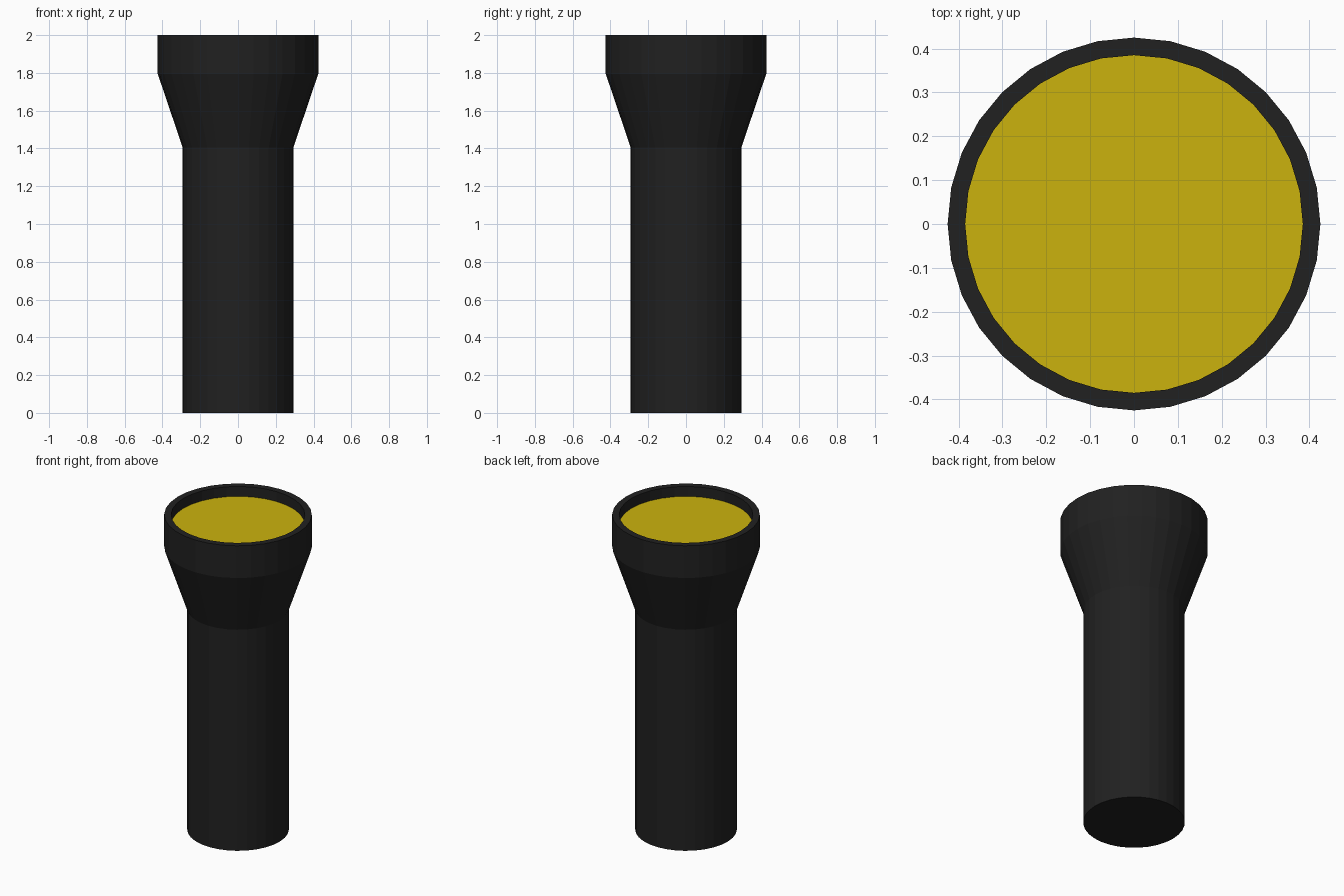
import bpy, bmesh
from math import cos, sin, pi

if "Cube" in bpy.data.objects:
    bpy.data.objects.remove(bpy.data.objects["Cube"])

SIDES = 32


def material(name, color):
    mat = bpy.data.materials.new(name)
    mat.diffuse_color = (*color, 1)
    mat.use_nodes = True
    mat.node_tree.nodes["Principled BSDF"].inputs["Base Color"].default_value = mat.diffuse_color
    return mat


def lathe(name, profile, mat, cap_start=False, cap_end=False):
    """Revolve (radius, z) points around z, ordered up the outside."""
    bm = bmesh.new()
    rings = [[bm.verts.new((r * cos(2 * pi * i / SIDES), r * sin(2 * pi * i / SIDES), z))
              for i in range(SIDES)] for r, z in profile]
    for low, high in zip(rings, rings[1:]):
        for i in range(SIDES):
            j = (i + 1) % SIDES
            bm.faces.new((low[i], low[j], high[j], high[i]))
    if cap_start:
        bm.faces.new(rings[0][::-1])
    if cap_end:
        bm.faces.new(rings[-1])
    mesh = bpy.data.meshes.new(name)
    bm.to_mesh(mesh)
    bm.free()
    mesh.materials.append(mat)
    obj = bpy.data.objects.new(name, mesh)
    bpy.context.collection.objects.link(obj)
    return obj


black = material("black_casing", (0.015, 0.015, 0.015))
yellow = material("yellow_lens", (0.6, 0.45, 0.004))

# Handle, flared head and recessed rim
lathe("casing", [(0.293, 0), (0.293, 1.405), (0.425, 1.795), (0.425, 2.0),
                 (0.385, 2.0), (0.385, 1.937)], black, cap_start=True)

# Lens disc closing the recess
lathe("lens", [(0.385, 1.937)], yellow, cap_end=True)
